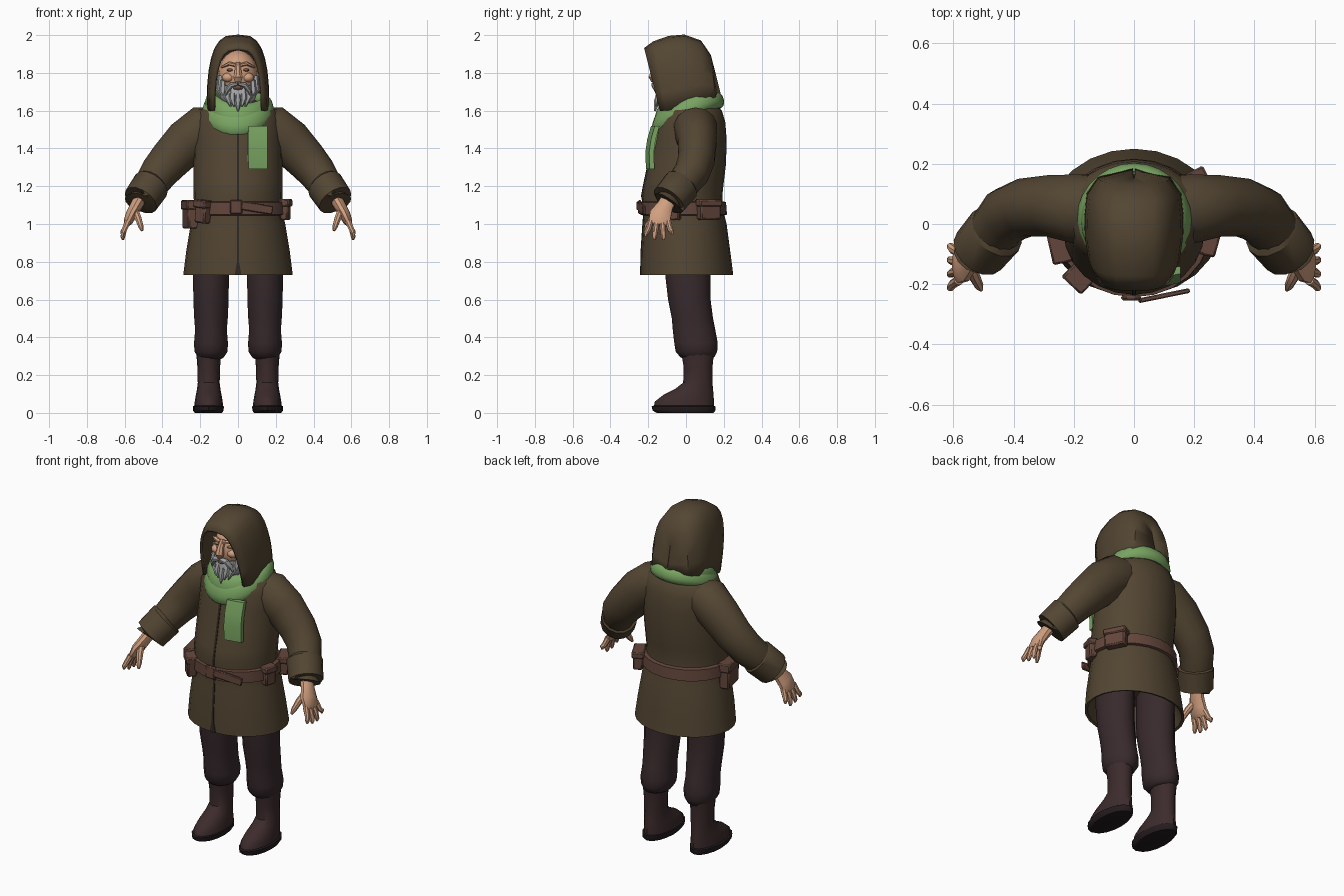
import bpy, bmesh, math
from mathutils import Vector

COLOURS = {
    "coat_brown": (0.086, 0.060, 0.032), "seam_dark": (0.030, 0.021, 0.013),
    "trouser_plum": (0.040, 0.023, 0.026), "boot_brown": (0.046, 0.024, 0.025),
    "sole_dark": (0.018, 0.012, 0.014), "scarf_green": (0.190, 0.370, 0.120),
    "belt_leather": (0.125, 0.062, 0.045), "skin": (0.640, 0.350, 0.215),
    "skin_shade": (0.330, 0.160, 0.095), "beard_grey": (0.360, 0.365, 0.370)}
MATS = {}
for key, c in COLOURS.items():
    MATS[key] = bpy.data.materials.new(key)
    MATS[key].diffuse_color = (*c, 1)


def finish(name, bm, mat):
    bmesh.ops.recalc_face_normals(bm, faces=bm.faces)
    me = bpy.data.meshes.new(name)
    bm.to_mesh(me)
    bm.free()
    me.materials.append(MATS[mat])
    ob = bpy.data.objects.new(name, me)
    bpy.context.collection.objects.link(ob)
    return ob


def loft(name, rings, mat, loop=False, closed_ring=True, caps=True):
    """Skin a list of point rings."""
    bm = bmesh.new()
    vs = [[bm.verts.new(p) for p in r] for r in rings]
    n = len(rings[0])
    for i in range(len(vs) if loop else len(vs) - 1):
        a, b = vs[i], vs[(i + 1) % len(vs)]
        for j in range(n if closed_ring else n - 1):
            k = (j + 1) % n
            bm.faces.new((a[j], a[k], b[k], b[j]))
    if caps and not loop:
        bm.faces.new(vs[0])
        bm.faces.new(vs[-1])
    return finish(name, bm, mat)


def tube(name, path, mat, n=12, s=1):
    """Path of (x, y, z, radius along y, other radius); s mirrors in x."""
    pts = [Vector(p[:3]) for p in path]
    rings = []
    for i, p in enumerate(path):
        t = (pts[min(i + 1, len(pts) - 1)] - pts[max(i - 1, 0)]).normalized()
        u = Vector((0, 1, 0))
        u = (u - t * t.dot(u)).normalized()
        v = t.cross(u)
        ring = []
        for j in range(n):
            a = 2 * math.pi * (j + 0.5) / n
            q = pts[i] + u * math.cos(a) * p[3] + v * math.sin(a) * p[4]
            ring.append((q.x * s, q.y, q.z))
        rings.append(ring)
    return loft(name, rings, mat)


def stack(name, levels, mat, n=16, cx=0):
    """Horizontal ellipses from (z, y front, y back, half width)."""
    rings = [[(cx + w * math.sin(2 * math.pi * j / n),
               (f + b) / 2 - (b - f) / 2 * math.cos(2 * math.pi * j / n), z)
              for j in range(n)] for z, f, b, w in levels]
    return loft(name, rings, mat)


def ball(name, loc, size, mat, seg=16):
    bm = bmesh.new()
    bmesh.ops.create_uvsphere(bm, u_segments=seg, v_segments=seg // 2 + 2, radius=1)
    for v in bm.verts:
        v.co = Vector((v.co.x * size[0], v.co.y * size[1], v.co.z * size[2])) + Vector(loc)
    return finish(name, bm, mat)


def box(name, loc, size, mat, turn=0, tilt=0, bevel=0.008):
    bm = bmesh.new()
    bmesh.ops.create_cube(bm, size=1)
    for v in bm.verts:
        v.co = Vector((v.co.x * size[0], v.co.y * size[1], v.co.z * size[2]))
    if bevel:
        bmesh.ops.bevel(bm, geom=bm.edges[:], offset=bevel, segments=1, affect='EDGES')
    ob = finish(name, bm, mat)
    ob.location = loc
    ob.rotation_euler = (0, tilt, turn)
    return ob


# Coat body, hollow under the hem
COAT = [(0.90, -0.19, 0.18, 0.225), (0.735, -0.225, 0.235, 0.275), (0.73, -0.24, 0.25, 0.29),
        (0.85, -0.238, 0.235, 0.275), (1.0, -0.228, 0.215, 0.25), (1.08, -0.222, 0.195, 0.232),
        (1.15, -0.235, 0.192, 0.235), (1.22, -0.222, 0.20, 0.236), (1.32, -0.20, 0.212, 0.236),
        (1.45, -0.175, 0.215, 0.232), (1.54, -0.155, 0.208, 0.23), (1.60, -0.135, 0.19, 0.205),
        (1.635, -0.11, 0.16, 0.14), (1.66, -0.08, 0.12, 0.08)]
stack("coat_body", COAT, "coat_brown", 24)


def front(z):
    for (z0, f0, *_), (z1, f1, *_) in zip(COAT[2:], COAT[3:]):
        if z0 <= z <= z1:
            return f0 + (f1 - f0) * (z - z0) / (z1 - z0)


# Front closure, hem slit and buckle strap edge
zs = [0.80 + 0.05 * i for i in range(15)]
loft("coat_closure", [[(x, front(z) + d, z) for x, d in
     ((-0.006, 0.003), (-0.006, -0.003), (0.006, -0.003), (0.006, 0.003))] for z in zs], "seam_dark")
loft("hem_slit", [[(x, front(z) + d, z) for x, d in
     ((-w, 0.004), (-w, -0.003), (w, -0.003), (w, 0.004))]
     for z, w in ((0.73, 0.018), (0.82, 0.002))], "seam_dark")

# Sleeves, cuffs, hands and legs
for s, side in ((-1, "left"), (1, "right")):
    tube(side + "_sleeve", [(0.08, 0.045, 1.53, 0.11, 0.09), (0.18, 0.05, 1.505, 0.118, 0.125),
         (0.27, 0.06, 1.435, 0.105, 0.122), (0.36, 0.055, 1.34, 0.098, 0.11),
         (0.42, 0.03, 1.27, 0.095, 0.1), (0.47, -0.03, 1.195, 0.085, 0.088),
         (0.505, -0.075, 1.145, 0.08, 0.08)], "coat_brown", 14, s)
    tube(side + "_cuff", [(0.45, -0.015, 1.215, 0.082, 0.082), (0.46, -0.025, 1.205, 0.1, 0.1),
         (0.515, -0.09, 1.125, 0.096, 0.096), (0.522, -0.097, 1.115, 0.08, 0.08),
         (0.51, -0.08, 1.14, 0.055, 0.055)], "coat_brown", 14, s)
    tube(side + "_hand", [(0.515, -0.085, 1.14, 0.042, 0.035), (0.54, -0.11, 1.095, 0.045, 0.032),
         (0.565, -0.135, 1.05, 0.06, 0.03), (0.583, -0.14, 1.01, 0.06, 0.024),
         (0.59, -0.142, 0.995, 0.05, 0.014)], "skin", 10, s)
    for i in range(4):
        y, ty = -0.187 + 0.031 * i, -0.212 + 0.046 * i
        tip = (0.935, 0.918, 0.915, 0.945)[i]
        tube(f"{side}_finger_{i}", [(0.582, y, 1.015, 0.016, 0.018),
             (0.602, (y + ty) / 2, 0.97, 0.015, 0.015), (0.61, ty, tip + 0.015, 0.013, 0.013),
             (0.609, ty, tip, 0.006, 0.006)], "skin", 8, s)
    tube(side + "_thumb", [(0.55, -0.13, 1.08, 0.022, 0.02), (0.53, -0.175, 1.035, 0.02, 0.019),
         (0.515, -0.205, 0.99, 0.016, 0.015), (0.508, -0.218, 0.965, 0.007, 0.007)], "skin", 8, s)

    stack(side + "_trouser", [(0.91, -0.12, 0.14, 0.09), (0.73, -0.11, 0.13, 0.097),
          (0.60, -0.095, 0.13, 0.096), (0.50, -0.075, 0.143, 0.091), (0.44, -0.07, 0.155, 0.086),
          (0.37, -0.062, 0.168, 0.092), (0.325, -0.055, 0.165, 0.09), (0.295, -0.03, 0.15, 0.07),
          (0.285, -0.01, 0.13, 0.055)], "trouser_plum", 14, s * 0.143)
    stack(side + "_boot", [(0.32, -0.025, 0.148, 0.066), (0.24, -0.012, 0.14, 0.06),
          (0.16, -0.015, 0.14, 0.058), (0.125, -0.06, 0.143, 0.062), (0.095, -0.12, 0.146, 0.068),
          (0.06, -0.165, 0.148, 0.074), (0.025, -0.172, 0.148, 0.076)],
          "boot_brown", 16, s * 0.155)
    stack(side + "_sole", [(0, -0.155, 0.145, 0.072), (0.012, -0.176, 0.155, 0.081),
          (0.034, -0.182, 0.155, 0.082), (0.038, -0.172, 0.148, 0.075)],
          "sole_dark", 16, s * 0.157)

# Hood: arches swept from the brim to the seam at the back
HOOD = [(-0.217, 1.925, -0.135, 1.60, 0.128), (-0.17, 1.96, -0.10, 1.60, 0.146),
        (-0.09, 1.988, -0.04, 1.61, 0.156), (-0.01, 1.995, 0.03, 1.63, 0.158),
        (0.075, 1.965, 0.10, 1.65, 0.150), (0.125, 1.89, 0.15, 1.67, 0.115),
        (0.145, 1.81, 0.178, 1.68, 0.002)]
arches = []
for ty, tz, by, bz, w in HOOD:
    arch = []
    for j in range(15):
        a = math.pi * j / 14
        h = math.sin(a) ** 0.85
        x = math.copysign(abs(math.cos(a)) ** 0.62, math.cos(a)) * w
        arch.append((x, by + (ty - by) * h, bz + (tz - bz) * h))
    arches.append(arch)
hood = loft("hood", arches, "coat_brown", closed_ring=False, caps=False)
mod = hood.modifiers.new("cloth", 'SOLIDIFY')
mod.thickness, mod.offset = 0.016, 0

# Head and face
ball("head", (0, -0.025, 1.785), (0.108, 0.13, 0.135), "skin")
tube("nose", [(0, -0.14, 1.85, 0.016, 0.016), (0, -0.163, 1.815, 0.02, 0.018),
     (0, -0.178, 1.775, 0.022, 0.026), (0, -0.172, 1.755, 0.013, 0.018)], "skin", 8)
for s, side in ((-1, "left"), (1, "right")):
    ball(side + "_cheek", (s * 0.052, -0.12, 1.775), (0.034, 0.035, 0.026), "skin", 10)
    ball(side + "_eye", (s * 0.042, -0.137, 1.815), (0.018, 0.012, 0.008), "skin_shade", 8)
    tube(side + "_brow", [(0.012, -0.156, 1.84, 0.012, 0.009), (0.045, -0.15, 1.85, 0.014, 0.011),
         (0.085, -0.11, 1.832, 0.008, 0.006)], "skin", 6, s)
    tube(side + "_moustache", [(0.002, -0.168, 1.742, 0.016, 0.01), (0.035, -0.165, 1.735, 0.018, 0.016),
         (0.06, -0.152, 1.705, 0.015, 0.013), (0.068, -0.148, 1.675, 0.004, 0.004)], "beard_grey", 8, s)
ball("mouth", (0, -0.155, 1.718), (0.026, 0.012, 0.008), "skin_shade", 8)

# Beard: a full base with hanging locks
ball("beard_base", (0, -0.075, 1.685), (0.1, 0.082, 0.065), "beard_grey", 14)
for i in range(-5, 6):
    a = math.radians(17 * i)
    sx, cy = math.sin(a), math.cos(a)
    top = 1.70 + 0.10 * abs(sx) ** 2
    low = 1.597 + 0.045 * abs(sx) + 0.012 * (i % 2)
    tube(f"beard_lock_{i + 5}", [(0.1 * sx, -0.05 - 0.09 * cy, top, 0.012, 0.014),
         (0.104 * sx, -0.05 - 0.103 * cy, (top + low) / 2, 0.02, 0.02),
         (0.07 * sx, -0.06 - 0.105 * cy, low, 0.004, 0.004)], "beard_grey", 6)


# Scarf: two overlapping wraps and a hanging tail
def wrap(name, radius, dz, roll, half, thick, drop):
    rings = []
    for i in range(28):
        a = 2 * math.pi * i / 28
        k = (1 + math.cos(a)) / 2
        z = 1.655 + dz - drop * k ** 1.5 + roll * math.sin(a)
        h = half + 0.022 * k
        ring = []
        for j in range(10):
            b = 2 * math.pi * j / 10
            e, t = math.cos(b) * h, math.sin(b) * thick
            r = radius + 0.3 * e + t
            ring.append((r * math.sin(a), 0.012 - r * math.cos(a), z - e + 0.3 * t))
        rings.append(ring)
    loft(name, rings, "scarf_green", loop=True)


wrap("scarf_lower_wrap", 0.16, 0.0, 0.006, 0.042, 0.028, 0.122)
wrap("scarf_upper_wrap", 0.147, 0.015, -0.012, 0.038, 0.026, 0.09)
for name, x0, x1, zt, zb, dy in (("scarf_tail", 0.055, 0.155, 1.52, 1.29, 0),
                                 ("scarf_tail_under", 0.05, 0.10, 1.50, 1.31, 0.02)):
    loft(name, [[(x0, y + dy, z), (x1, y + dy + 0.02, z), (x1, y + dy + 0.045, z), (x0, y + dy + 0.03, z)]
         for z, y in ((zt, -0.185), (1.45, -0.205), (1.38, -0.215), (zb, -0.212))], "scarf_green")

# Belt, loose end, buckle and pouches
stack("belt", [(1.045, -0.225, 0.20, 0.24), (1.05, -0.243, 0.217, 0.258),
      (1.115, -0.243, 0.212, 0.254), (1.12, -0.225, 0.195, 0.236)], "belt_leather", 24)
box("belt_end", (0.10, -0.238, 1.085), (0.17, 0.016, 0.045), "belt_leather", 0.2, 0.16, 0.004)
box("buckle", (-0.01, -0.245, 1.09), (0.065, 0.018, 0.075), "belt_leather", 0, 0, 0.006)
for i, (x, y, z, w, h, d, turn, tilt) in enumerate((
        (-0.25, -0.05, 1.05, 0.15, 0.15, 0.06, -1.35, 0.0),
        (-0.185, -0.18, 1.065, 0.075, 0.12, 0.055, -0.75, 0.1),
        (0.228, 0.12, 1.075, 0.12, 0.105, 0.055, 2.05, 0.0),
        (0.25, -0.065, 1.075, 0.07, 0.11, 0.045, 1.3, 0.0))):
    box(f"pouch_{i}", (x, y, z), (w, d, h), "belt_leather", turn, tilt)
    box(f"pouch_flap_{i}", (x, y, z + h * 0.34), (w + 0.012, d + 0.014, h * 0.34),
        "belt_leather", turn, tilt, 0.006)

# Smooth shading with crisp edges
for ob in bpy.context.collection.objects:
    ob.select_set(True)
    bpy.context.view_layer.objects.active = ob
bpy.ops.object.shade_smooth_by_angle(angle=math.radians(40))
